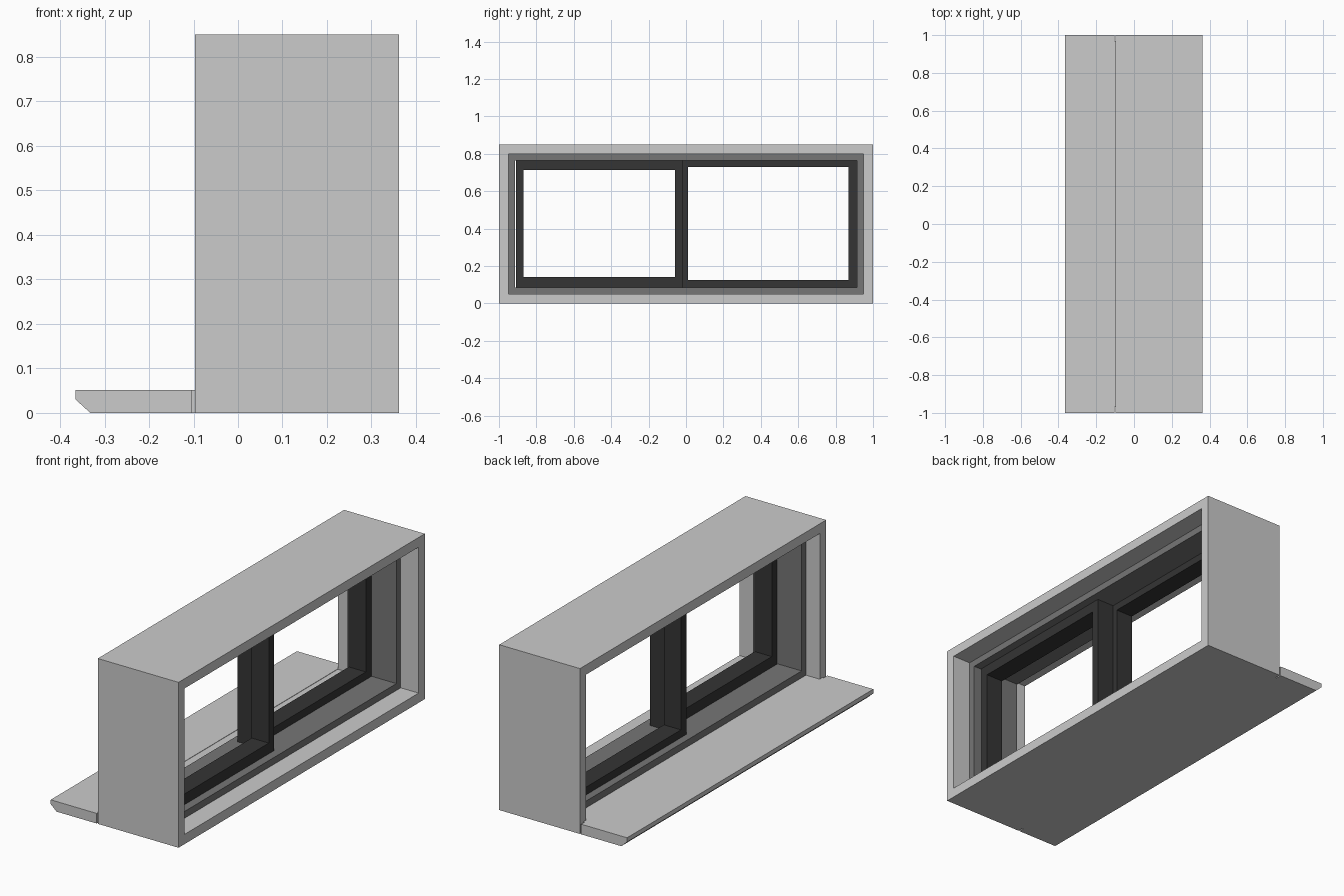
import bpy, bmesh

if "Cube" in bpy.data.objects:
    bpy.data.objects.remove(bpy.data.objects["Cube"])


def material(name, v):
    m = bpy.data.materials.new(name)
    m.diffuse_color = (v, v, v, 1)
    m.use_nodes = True
    m.node_tree.nodes["Principled BSDF"].inputs["Base Color"].default_value = m.diffuse_color
    return m


def finish(name, bm, mat=None):
    bmesh.ops.recalc_face_normals(bm, faces=bm.faces)
    me = bpy.data.meshes.new(name)
    bm.to_mesh(me)
    bm.free()
    ob = bpy.data.objects.new(name, me)
    bpy.context.collection.objects.link(ob)
    if mat:
        me.materials.append(mat)
    return ob


def rect(bm, x, y0, y1, z0, z1):
    return [bm.verts.new((x, y, z)) for y, z in ((y0, z0), (y1, z0), (y1, z1), (y0, z1))]


def ring(name, x0, x1, outer, inner, mat=None):
    """Rectangular frame; outer and inner are (y0, y1, z0, z1)."""
    bm = bmesh.new()
    loops = [rect(bm, x0, *outer), rect(bm, x1, *outer),
             rect(bm, x1, *inner), rect(bm, x0, *inner)]
    for k in range(4):
        a, b = loops[k], loops[(k + 1) % 4]
        for i in range(4):
            j = (i + 1) % 4
            bm.faces.new((a[i], a[j], b[j], b[i]))
    return finish(name, bm, mat)


def extrude_y(name, profile, half):
    """Extrude an (x, z) profile from -half to +half along y."""
    bm = bmesh.new()
    a = [bm.verts.new((x, -half, z)) for x, z in profile]
    b = [bm.verts.new((x, half, z)) for x, z in profile]
    bm.faces.new(a)
    bm.faces.new(b)
    for i in range(len(a)):
        j = (i + 1) % len(a)
        bm.faces.new((a[i], a[j], b[j], b[i]))
    return finish(name, bm)


frame_grey = material("frame_grey", 0.18)
sash_dark = material("sash_dark", 0.035)

# Wall surround
ring("wall_surround", -0.097, 0.362, (-1, 1, 0, 0.85), (-0.95, 0.95, 0.05, 0.80))

# Projecting sill with chamfered lower edge, and the narrow strip joining it
extrude_y("sill", [(-0.365, 0.03), (-0.332, 0), (-0.104, 0), (-0.104, 0.052), (-0.365, 0.052)], 1.0)
extrude_y("sill_joint", [(-0.104, 0), (-0.097, 0), (-0.097, 0.052), (-0.104, 0.052)], 0.97)

# Fixed window frame
ring("window_frame", -0.017, 0.26, (-0.95, 0.95, 0.05, 0.80),
     (-0.915, 0.915, 0.085, 0.765), frame_grey)

# Two sliding sashes on separate tracks, overlapping at the middle
ring("front_sash", 0.12, 0.217, (-0.91, -0.018, 0.085, 0.765),
     (-0.868, -0.06, 0.14, 0.712), sash_dark)
ring("rear_sash", 0.022, 0.119, (-0.035, 0.913, 0.085, 0.765),
     (0.01, 0.868, 0.125, 0.728), sash_dark)
